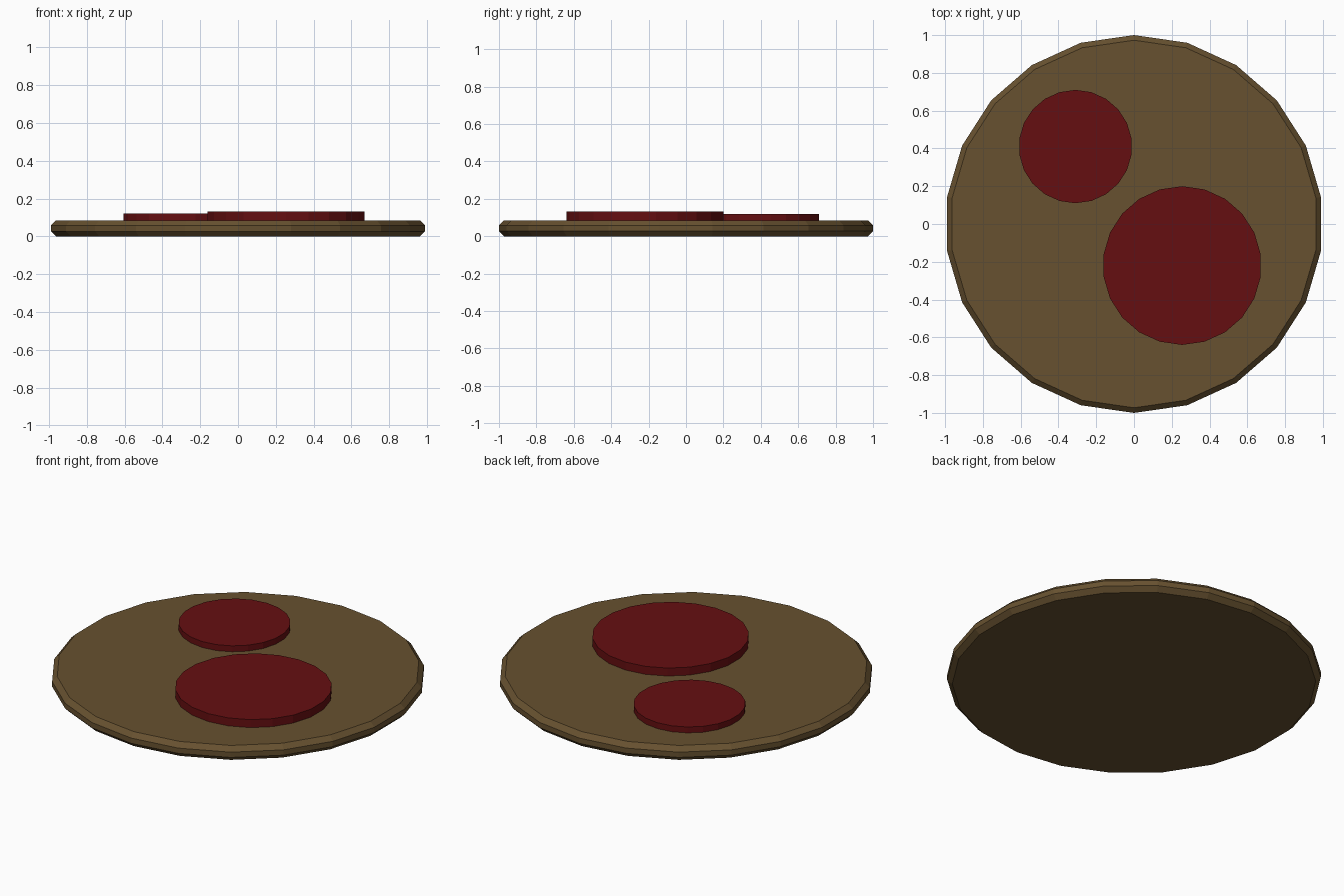
import bpy
import math

SIDES = 22

cube = bpy.data.objects.get("Cube")
if cube:
    bpy.data.objects.remove(cube, do_unlink=True)


def make_material(name, colour):
    mat = bpy.data.materials.new(name)
    mat.use_nodes = True
    mat.diffuse_color = colour
    bsdf = next(n for n in mat.node_tree.nodes if n.type == "BSDF_PRINCIPLED")
    bsdf.inputs["Base Color"].default_value = colour
    return mat


def disc(name, x, y, radius, bottom, top, mat):
    """Flat-shaded round plate with a corner pointing to +y."""
    bpy.ops.mesh.primitive_cylinder_add(
        vertices=SIDES, radius=radius, depth=top - bottom,
        location=(x, y, (top + bottom) / 2))
    obj = bpy.context.object
    obj.name = name
    obj.data.materials.append(mat)
    return obj


brown = make_material("brown", (0.135, 0.082, 0.029, 1))
dark_red = make_material("dark red", (0.13, 0.0045, 0.0055, 1))

# Round board with chamfered rims
board = disc("round_board", 0, 0, 1.0, 0, 0.085, brown)
bevel = board.modifiers.new("rim_chamfer", "BEVEL")
bevel.width = 0.027
bevel.segments = 1
bevel.limit_method = "ANGLE"
bevel.angle_limit = math.radians(45)

# Raised red discs
disc("large_red_disc", 0.255, -0.22, 0.42, 0.06, 0.132, dark_red)
disc("small_red_disc", -0.31, 0.41, 0.30, 0.06, 0.12, dark_red)
